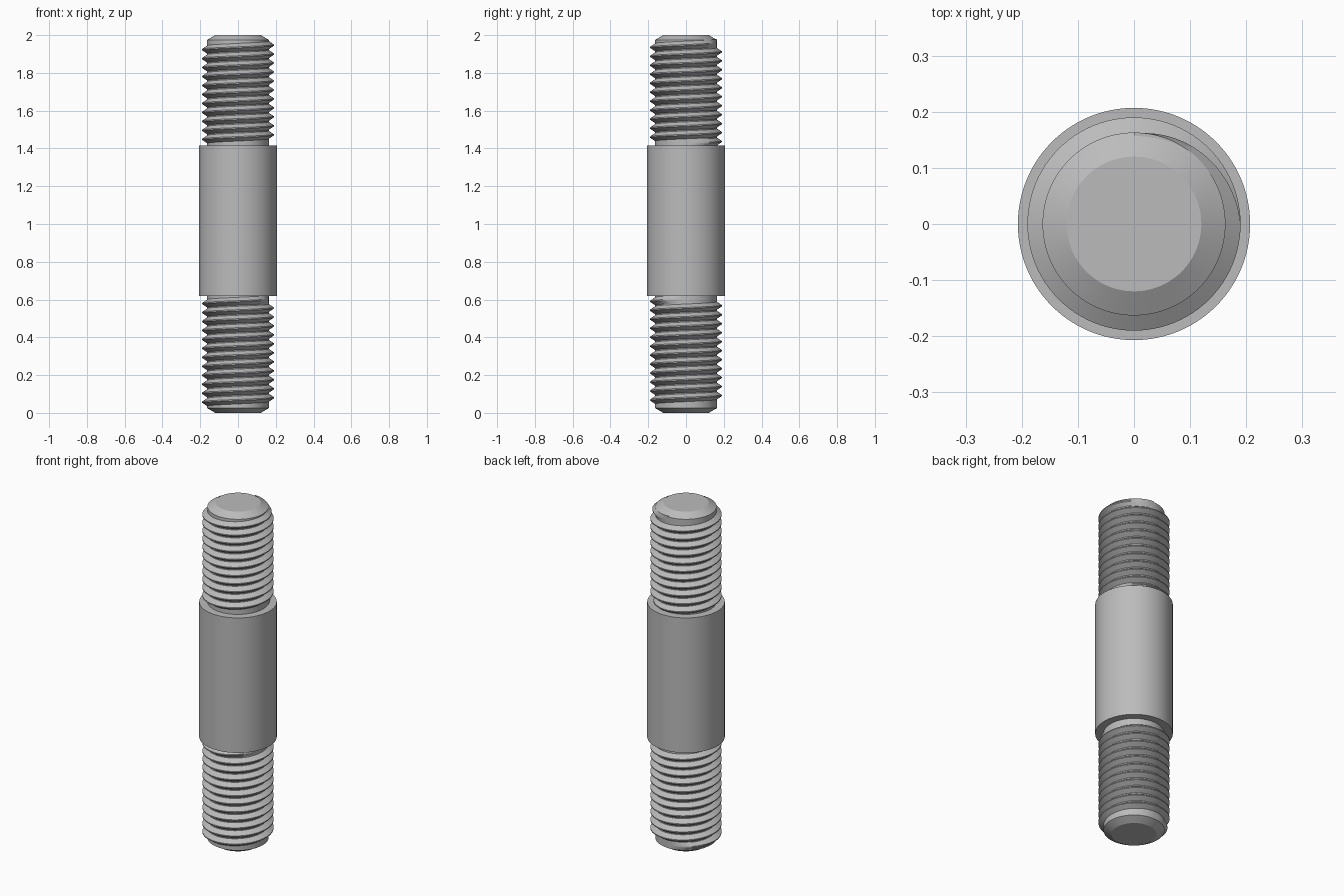
import bpy, math

if "Cube" in bpy.data.objects:
    bpy.data.objects.remove(bpy.data.objects["Cube"], do_unlink=True)

SIDES = 96
ROOT, CREST, SLEEVE = 0.163, 0.19, 0.207
PITCH = 0.0475

steel = bpy.data.materials.new("steel_grey")
steel.use_nodes = True
COLOUR = (0.5, 0.5, 0.5, 1)
steel.diffuse_color = COLOUR
steel.node_tree.nodes["Principled BSDF"].inputs["Base Color"].default_value = COLOUR


def make(name, verts, faces):
    mesh = bpy.data.meshes.new(name)
    mesh.from_pydata(verts, [], faces)
    mesh.materials.append(steel)
    obj = bpy.data.objects.new(name, mesh)
    bpy.context.collection.objects.link(obj)
    bpy.ops.object.select_all(action='DESELECT')
    obj.select_set(True)
    bpy.context.view_layer.objects.active = obj
    bpy.ops.object.shade_smooth_by_angle(angle=math.radians(25))
    return obj


def turned(name, profile):
    """Closed solid of revolution from (radius, z) points, bottom to top."""
    verts = [(r * math.cos(2 * math.pi * i / SIDES), r * math.sin(2 * math.pi * i / SIDES), z)
             for r, z in profile for i in range(SIDES)]
    faces = [(k * SIDES + i, k * SIDES + (i + 1) % SIDES,
              (k + 1) * SIDES + (i + 1) % SIDES, (k + 1) * SIDES + i)
             for k in range(len(profile) - 1) for i in range(SIDES)]
    top = (len(profile) - 1) * SIDES
    faces += [tuple(reversed(range(SIDES))), tuple(range(top, top + SIDES))]
    return make(name, verts, faces)


def thread(name, z_start, start_turn, turns):
    """Right-handed ridge that fades into the core over a quarter turn at each end."""
    steps = round(turns * SIDES)
    verts = []
    for s in range(steps + 1):
        t = s / SIDES
        a = 2 * math.pi * (start_turn + t)
        grow = min(1, 4 * t, 4 * (turns - t))
        crest = ROOT - 0.002 + (CREST - ROOT + 0.002) * max(0, grow)
        half = 0.021
        for r, dz in ((ROOT - 0.006, -half), (ROOT, -half), (crest, -0.003),
                      (crest, 0.003), (ROOT, half), (ROOT - 0.006, half)):
            verts.append((r * math.cos(a), r * math.sin(a), z_start + t * PITCH + dz))
    n = 6
    faces = [(s * n + j, (s + 1) * n + j, (s + 1) * n + (j + 1) % n, s * n + (j + 1) % n)
             for s in range(steps) for j in range(n)]
    faces += [tuple(range(n)), tuple(reversed(range(steps * n, steps * n + n)))]
    return make(name, verts, faces)


# Stud body: chamfered ends, thread cores and the thicker plain shank
turned("stud_body", [(0.12, 0), (ROOT, 0.025), (ROOT, 0.62), (SLEEVE, 0.62),
                     (SLEEVE, 1.415), (ROOT, 1.415), (ROOT, 1.975), (0.12, 2)])

# Threads on both ends
thread("lower_thread", 0.0447, 0.25, 11.75)
thread("upper_thread", 1.959 - 11.25 * PITCH, 0, 11.25)
